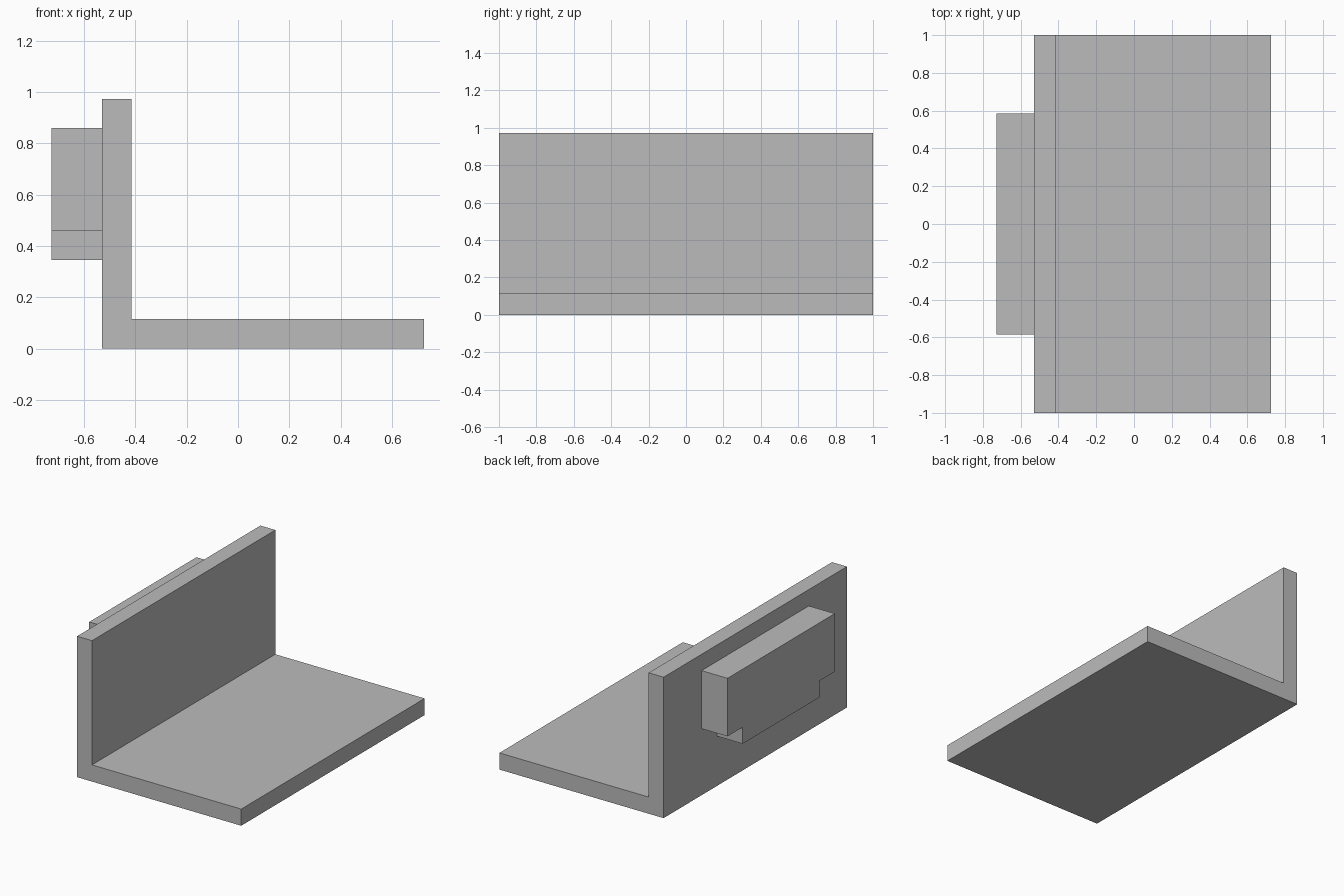
import bpy
import bmesh

# Remove the default cube
cube = bpy.data.objects.get("Cube")
if cube:
    bpy.data.objects.remove(cube, do_unlink=True)

# Single plain grey
GREY = (0.5, 0.5, 0.5, 1.0)
grey = bpy.data.materials.new("plain grey")
grey.use_nodes = True
grey.diffuse_color = GREY
grey.node_tree.nodes["Principled BSDF"].inputs["Base Color"].default_value = GREY


def extrude_profile(name, points, direction):
    """Fill a flat outline and push it along a direction."""
    bm = bmesh.new()
    face = bm.faces.new([bm.verts.new(p) for p in points])
    result = bmesh.ops.extrude_face_region(bm, geom=[face], use_keep_orig=True)
    moved = [g for g in result["geom"] if isinstance(g, bmesh.types.BMVert)]
    bmesh.ops.translate(bm, verts=moved, vec=direction)
    bmesh.ops.recalc_face_normals(bm, faces=bm.faces)
    mesh = bpy.data.meshes.new(name)
    bm.to_mesh(mesh)
    bm.free()
    mesh.materials.append(grey)
    obj = bpy.data.objects.new(name, mesh)
    bpy.context.collection.objects.link(obj)
    return obj


# L-shaped bracket: upright wall and floor plate in one section
left, right = -0.529, 0.725
inner, top, thick = -0.415, 0.973, 0.115
section = [(left, 0), (right, 0), (right, thick),
           (inner, thick), (inner, top), (left, top)]
extrude_profile("angle_bracket", [(x, -1, z) for x, z in section], (0, 2, 0))

# Mounting block on the outer wall, with both lower corners notched
half, foot = 0.585, 0.42
bottom, step, crown = 0.345, 0.459, 0.86
side = [(foot, bottom), (foot, step), (half, step), (half, crown)]
outline = side + [(-y, z) for y, z in reversed(side)]
extrude_profile("mounting_block", [(left, y, z) for y, z in outline], (-0.198, 0, 0))
